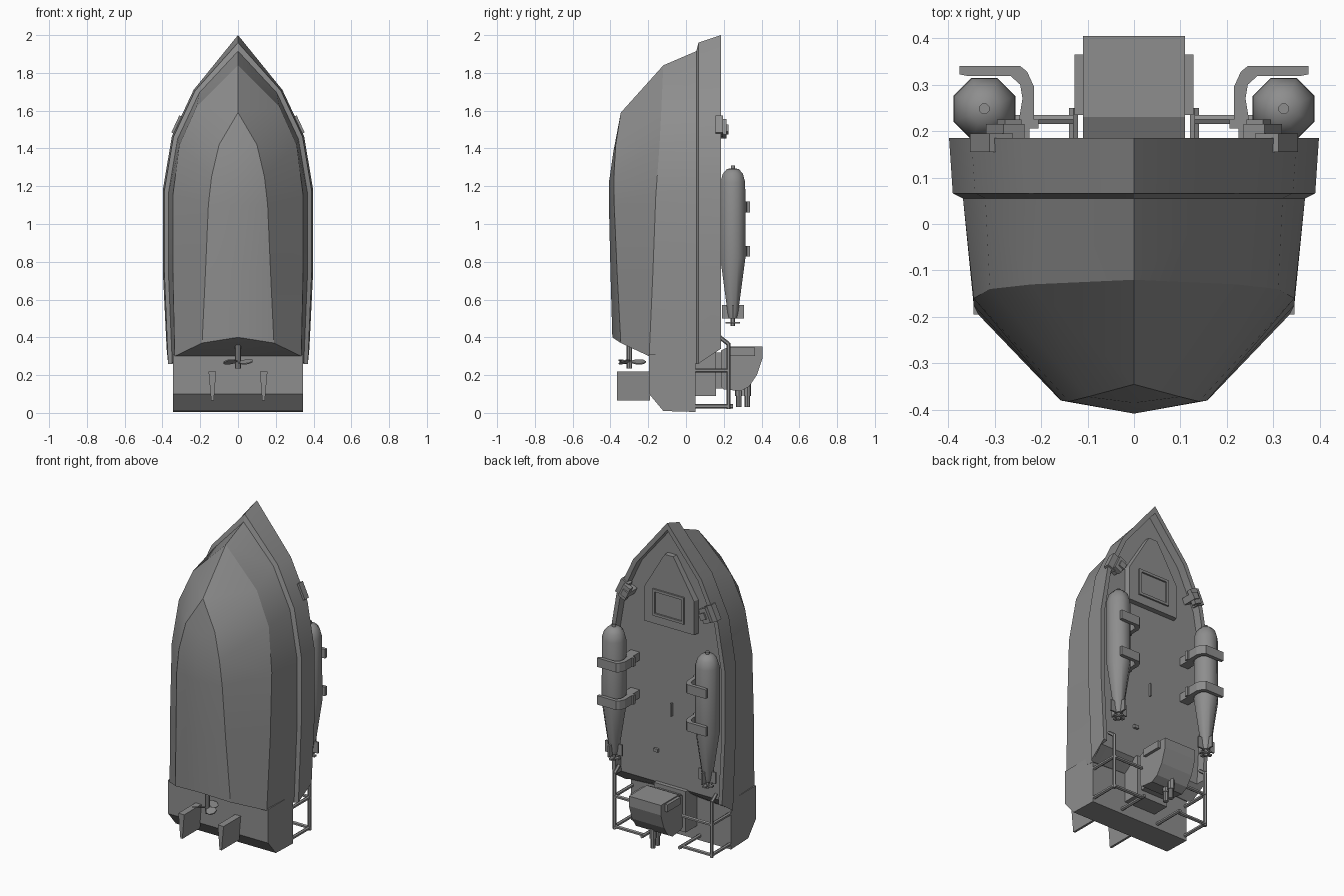
import bpy, bmesh, math
from mathutils import Vector, Matrix

if "Cube" in bpy.data.objects:
    bpy.data.objects.remove(bpy.data.objects["Cube"])

grey = bpy.data.materials.new("naval_grey")
grey.diffuse_color = (0.27, 0.27, 0.27, 1)
grey.use_nodes = True
grey.node_tree.nodes["Principled BSDF"].inputs["Base Color"].default_value = grey.diffuse_color


def finish(name, bm, smooth=None):
    bmesh.ops.remove_doubles(bm, verts=bm.verts, dist=1e-5)
    bmesh.ops.dissolve_degenerate(bm, dist=1e-5, edges=bm.edges)
    bmesh.ops.recalc_face_normals(bm, faces=bm.faces)
    me = bpy.data.meshes.new(name)
    bm.to_mesh(me)
    bm.free()
    me.materials.append(grey)
    ob = bpy.data.objects.new(name, me)
    bpy.context.collection.objects.link(ob)
    if smooth:
        bpy.ops.object.select_all(action='DESELECT')
        ob.select_set(True)
        bpy.context.view_layer.objects.active = ob
        bpy.ops.object.shade_smooth_by_angle(angle=math.radians(smooth))
    return ob


def add_prism(bm, bottom, top):
    """Solid between two matching outlines."""
    a = [bm.verts.new(p) for p in bottom]
    b = [bm.verts.new(p) for p in top]
    n = len(a)
    bm.faces.new(a[::-1])
    bm.faces.new(b)
    for i in range(n):
        bm.faces.new((a[i], a[(i + 1) % n], b[(i + 1) % n], b[i]))


def add_box(bm, x0, x1, y0, y1, z0, z1):
    c = [(x0, y0), (x1, y0), (x1, y1), (x0, y1)]
    add_prism(bm, [(x, y, z0) for x, y in c], [(x, y, z1) for x, y in c])


def add_bar(bm, p, q, r=0.011, sides=6):
    p, q = Vector(p), Vector(q)
    rot = (q - p).to_track_quat('Z', 'Y').to_matrix().to_4x4()
    bmesh.ops.create_cone(bm, cap_ends=True, segments=sides, radius1=r, radius2=r,
                          depth=(q - p).length,
                          matrix=Matrix.Translation((p + q) / 2) @ rot)


def mirror(bm):
    bmesh.ops.mirror(bm, geom=bm.verts[:] + bm.edges[:] + bm.faces[:],
                     axis='X', merge_dist=1e-5)


# Hull: lines running from bow to stern, lofted keel -> chines -> bulwark -> deck
keel = [(0, -.345, 1.59), (0, -.385, 1.38), (0, -.408, 1.22), (0, -.408, 1.1), (0, -.40, .75), (0, -.39, .40)]
chine1 = [(0, -.345, 1.59), (.1, -.372, 1.42), (.14, -.382, 1.25), (.157, -.38, 1.1), (.172, -.365, .75), (.19, -.345, .37)]
chine2 = [(0, -.12, 1.84), (.22, -.13, 1.62), (.31, -.14, 1.42), (.345, -.16, 1.15), (.345, -.175, .75), (.335, -.195, .30)]
outline = [(.235, 1.71), (.35, 1.465), (.398, 1.18), (.398, .75), (.378, .34)]


def edge_line(y, inset, bow, stern):
    pts = [(x - inset, y, z - inset * .5) for x, z in outline[:-1]]
    return [(0, y, bow)] + pts + [(outline[-1][0] - inset, y, stern)]


top = edge_line(.055, .03, 1.915, .26)
band = edge_line(.066, .008, 1.96, .26)
rim = edge_line(.185, 0, 2.0, .34)
rim_in = edge_line(.185, .025, 1.955, .34)
deck = edge_line(.135, .027, 1.95, .34)
deck_mid = [(0, y, z) for x, y, z in deck]
lines = [keel, chine1, chine2, top, band, rim, rim_in, deck, deck_mid]
bm = bmesh.new()
grid = [[bm.verts.new(p) for p in ln] for ln in lines]
for a, b in zip(grid, grid[1:]):
    for i in range(5):
        bm.faces.new((a[i], a[i + 1], b[i + 1], b[i]))
heel = bm.verts.new((0, -.195, .30))
low = bm.verts.new((0, .05, .28))
end = [g[-1] for g in grid]
bm.faces.new((end[0], end[1], end[2], heel))
bm.faces.new((heel, end[2], end[3], low))
bm.faces.new([low] + end[3:])
mirror(bm)
finish("hull", bm, 25)

# Low stern platform with cut lower corner
prof = [(-.195, .31), (-.195, .1), (-.12, .01), (.05, .005), (.05, .31)]
bm = bmesh.new()
add_prism(bm, [(-.345, y, z) for y, z in prof], [(.345, y, z) for y, z in prof])
finish("stern_platform", bm)

# Bow hatch with recessed panel
hatch = [(-.18, 1.34), (.18, 1.34), (.18, 1.55), (.05, 1.76), (.03, 1.79), (-.03, 1.79), (-.05, 1.76), (-.18, 1.55)]
bm = bmesh.new()
add_prism(bm, [(x, .13, z) for x, z in hatch], [(x * .96, .168, z) for x, z in hatch])
finish("bow_hatch", bm)
bm = bmesh.new()
for s in (-1, 1):
    add_box(bm, s * .1 - .008, s * .1 + .008, .16, .178, 1.40, 1.55)
    add_box(bm, -.108, .108, .16, .178, 1.475 + s * .075 - .008, 1.475 + s * .075 + .008)
finish("hatch_frame", bm)

# Small deck fittings
bm = bmesh.new()
add_box(bm, -.004, .004, .13, .15, .78, .86)
add_box(bm, .09, .12, .13, .15, .53, .55)
finish("deck_fittings", bm)

# Torpedoes: eight-sided bodies turned around the z axis
turn = [(0, 1.31), (.012, 1.31), (.012, 1.295), (.035, 1.29), (.058, 1.265), (.071, 1.22), (.072, .82), (.03, .53), (.022, .5), (0, .5)]
for s, side in ((-1, "left"), (1, "right")):
    cx, cy = s * .322, .248
    bm = bmesh.new()
    rings = [[bm.verts.new((cx + r * math.cos(t), cy + r * math.sin(t), z))
              for t in [math.pi / 8 + k * math.pi / 4 for k in range(8)]] for r, z in turn]
    for a, b in zip(rings, rings[1:]):
        for k in range(8):
            bm.faces.new((a[k], a[(k + 1) % 8], b[(k + 1) % 8], b[k]))
    finish(side + "_torpedo", bm, 50)
    # Tail fins, shaft and screw
    bm = bmesh.new()
    add_box(bm, cx - .058, cx + .058, cy - .005, cy + .005, .50, .57)
    add_box(bm, cx - .005, cx + .005, cy - .058, cy + .058, .50, .57)
    add_bar(bm, (cx, cy, .46), (cx, cy, .52), .012)
    add_box(bm, cx - .038, cx + .038, cy - .01, cy + .01, .472, .482)
    add_box(bm, cx - .01, cx + .01, cy - .038, cy + .038, .472, .482)
    finish(side + "_torpedo_tail", bm)
    # Hooked clamps and their feet
    outer = [(.25, .20), (.245, .27), (.215, .275), (.228, .318), (.25, .34), (.375, .34)]
    hook = [(.215, .21), (.215, .295), (.23, .328), (.245, .34), (.375, .34), (.375, .322),
            (.355, .318), (.265, .318), (.245, .30), (.24, .27), (.25, .21)]
    bm = bmesh.new()
    for z in (.855, 1.09):
        add_prism(bm, [(s * x, y, z - .028) for x, y in hook], [(s * x, y, z + .028) for x, y in hook])
        add_box(bm, s * .25 - .045, s * .25 + .045, .205, .225, z - .028, z + .028)
        add_box(bm, s * .255 - .03, s * .255 + .03, .13, .206, z - .025, z + .025)
    finish(side + "_torpedo_clamps", bm)

# Chocks on the bulwark near the bow
bm = bmesh.new()
spin = Matrix.Translation((.30, 0, 1.515)) @ Matrix.Rotation(math.radians(-25), 4, 'Y')
add_box(bm, -.02, .035, .155, .195, -.05, .05)
add_box(bm, -.05, .0, .185, .215, -.045, .045)
add_box(bm, -.055, -.015, .13, .225, -.02, .02)
bmesh.ops.transform(bm, matrix=spin, verts=bm.verts)
mirror(bm)
finish("bow_chocks", bm)

# Gun mount on the stern: pedestal, shield, cheek plates, barrels
bm = bmesh.new()
add_box(bm, -.11, .11, .04, .16, .09, .345)
add_box(bm, -.08, .08, .15, .20, .13, .32)
finish("gun_pedestal", bm)
shield = [(.185, .33), (.23, .352), (.405, .352), (.405, .29), (.375, .20), (.335, .14), (.29, .115), (.20, .125), (.185, .14)]
bm = bmesh.new()
add_prism(bm, [(-.11, y, z) for y, z in shield], [(.11, y, z) for y, z in shield])
finish("gun_shield", bm)
bm = bmesh.new()
add_box(bm, .11, .128, .235, .365, .30, .345)
mirror(bm)
finish("gun_cheek_plates", bm)
bm = bmesh.new()
for y in (.28, .325):
    add_bar(bm, (0, y, .03), (0, y, .18), .015, 8)
    add_bar(bm, (0, y, .09), (0, y, .18), .02, 8)
finish("gun_barrels", bm)

# Stern railings
bm = bmesh.new()
X, Y, x2 = .335, .225, .13
for z in (.035, .225):
    add_bar(bm, (X, .045, z), (X, Y, z))
    add_bar(bm, (x2, Y, z), (X, Y, z))
add_bar(bm, (X, Y, .02), (X, Y, .37))
add_bar(bm, (X, .18, .40), (X, Y, .365))
add_bar(bm, (x2, .045, .035), (x2, .25, .035))
mirror(bm)
finish("stern_railings", bm)

# Rudders, tapering toward the trailing edge
bm = bmesh.new()
add_prism(bm, [(x, y, .065) for x, y in ((.128, -.365), (.142, -.365), (.142, -.19), (.128, -.19))],
          [(x, y, .218) for x, y in ((.116, -.365), (.156, -.365), (.156, -.19), (.116, -.19))])
mirror(bm)
finish("rudders", bm)

# Propeller with three pitched blades
bm = bmesh.new()
add_bar(bm, (0, -.30, .235), (0, -.30, .38), .015, 8)
blade = [(.01, -.012), (.04, -.03), (.075, -.025), (.088, 0), (.075, .025), (.04, .03), (.01, .012)]
for k in range(3):
    m = (Matrix.Translation((0, -.30, .27)) @ Matrix.Rotation(math.radians(90 + 120 * k), 4, 'Z')
         @ Matrix.Rotation(math.radians(22), 4, 'X'))
    add_prism(bm, [m @ Vector((x, y, -.003)) for x, y in blade], [m @ Vector((x, y, .003)) for x, y in blade])
finish("propeller", bm)
